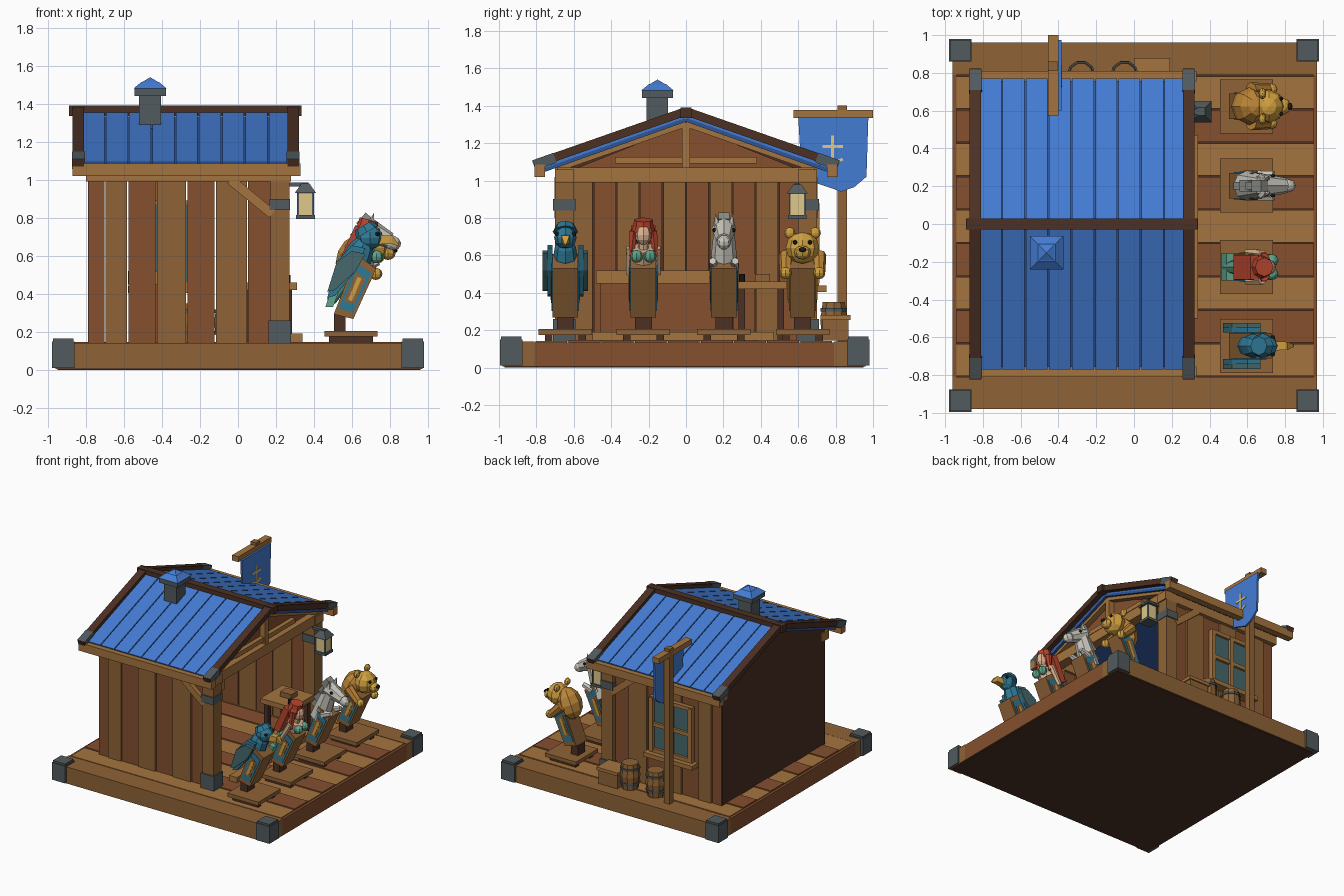
import bpy, bmesh, math
from mathutils import Vector, Matrix

if "Cube" in bpy.data.objects:
    bpy.data.objects.remove(bpy.data.objects["Cube"])

def colour(name, hexa):
    c = [int(hexa[i:i + 2], 16) / 255 for i in (0, 2, 4)]
    m = bpy.data.materials.new(name)
    m.diffuse_color = [v / 12.92 if v < 0.04 else ((v + 0.055) / 1.055) ** 2.4 for v in c] + [1]
    m.use_nodes = True
    m.node_tree.nodes["Principled BSDF"].inputs["Base Color"].default_value = m.diffuse_color
    return m

M = {k: colour(k, h) for k, h in dict(
    light="a5743e", mid="8f6336", red="85502f", dark="4c3024", iron="525b5e", blue="447cd4",
    navy="2f5596", teal="2f7894", gold="d0a040", bear="bd8638", skin="dfb592", hair="b8452e",
    green="5fa58c", white="c8c6bc", grey="8d8d88", glass="46686c", glow="e0c888", black="201d1c").items()}

def finish(name, bm, mat, matrix=None):
    if matrix is not None:
        bm.transform(matrix)
    bmesh.ops.recalc_face_normals(bm, faces=bm.faces)
    me = bpy.data.meshes.new(name)
    bm.to_mesh(me)
    bm.free()
    me.materials.append(M[mat])
    ob = bpy.data.objects.new(name, me)
    bpy.context.collection.objects.link(ob)
    return ob

def box(name, x0, x1, y0, y1, z0, z1, mat):
    bm = bmesh.new()
    bmesh.ops.create_cube(bm, size=1)
    m = Matrix.Translation(((x0 + x1) / 2, (y0 + y1) / 2, (z0 + z1) / 2))
    return finish(name, bm, mat, m @ Matrix.Diagonal((x1 - x0, y1 - y0, z1 - z0, 1)))

def frame(p, q, side):
    p, q = Vector(p), Vector(q)
    d = (q - p).normalized()
    s = Vector(side)
    s = (s - d * s.dot(d)).normalized()
    m = Matrix((s, d.cross(s), d)).transposed().to_4x4()
    return Matrix.Translation((p + q) / 2) @ m, (q - p).length

def beam(name, p, q, w, h, mat, side=(1, 0, 0)):
    bm = bmesh.new()
    bmesh.ops.create_cube(bm, size=1)
    m, n = frame(p, q, side)
    return finish(name, bm, mat, m @ Matrix.Diagonal((w, h, n, 1)))

def cone(name, p, q, r1, r2, mat, n=8, side=(0, 1, 0)):
    bm = bmesh.new()
    m, length = frame(p, q, side)
    bmesh.ops.create_cone(bm, cap_ends=True, segments=n, radius1=r1, radius2=r2, depth=length)
    if n == 4:
        m = m @ Matrix.Rotation(math.pi / 4, 4, 'Z')
    return finish(name, bm, mat, m)

def ball(name, c, r, mat, tilt=0):
    bm = bmesh.new()
    bmesh.ops.create_uvsphere(bm, u_segments=8, v_segments=6, radius=1)
    m = Matrix.Translation(c) @ Matrix.Rotation(tilt, 4, 'Y') @ Matrix.Diagonal((*r, 1))
    return finish(name, bm, mat, m)

def prism(name, pts, axis, a, b, mat):
    bm = bmesh.new()
    co = lambda p, t: (t, p[0], p[1]) if axis == 'x' else (p[0], t, p[1])
    lo, hi = [[bm.verts.new(co(p, t)) for p in pts] for t in (a, b)]
    bm.faces.new(lo)
    bm.faces.new(hi)
    for i in range(len(pts)):
        j = (i + 1) % len(pts)
        bm.faces.new((lo[i], lo[j], hi[j], hi[i]))
    return finish(name, bm, mat)

# Platform
box("platform_core", -.95, .96, -.97, .95, 0, .125, "dark")
box("platform_front_rail", -.96, .97, -.98, -.81, .005, .14, "mid")
box("platform_back_rail", -.96, .97, .79, .96, .005, .14, "mid")
for x in (-.96, .95):
    box("platform_side_rail", x, x + .02, -.81, .79, .005, .135, "red")
for i in range(9):
    y = -.805 + i * .177
    box("floor_plank", -.94, .95, y, y + .17, .12, .147 if i % 2 else .142, "red" if i % 2 else "light")
for x in (-.98, .86):
    for y in (-.995, .86):
        box("corner_iron", x, x + .12, y, y + .12, .01, .15, "iron")
        box("corner_iron_cap", x + .005, x + .115, y + .005, y + .115, .15, .165, "iron")

# Walls
xs = [-.79, -.70, -.58, -.43, -.27, -.12, .05, .2]
for s, label in ((-1, "front"), (1, "back")):
    for i in range(7):
        t = .665 if i % 2 == 0 else .675
        ys = sorted((s * .62, s * t))
        box(label + "_wall_plank", xs[i] + .003, xs[i + 1] - .003, *ys, .14, 1.03, "mid" if i % 2 else "red")
    ys = sorted((s * .6, s * .70))
    box(label + "_wall_plate", -.8, .28, *ys, .99, 1.06, "light")
    box(label + "_post", .17, .27, *ys, .14, 1.02, "mid")
    ys = sorted((s * .59, s * .71))
    box(label + "_post_foot_iron", .16, .28, *ys, .14, .26, "iron")
    box(label + "_post_band_iron", .165, .275, *ys, .84, .90, "iron")
    beam(label + "_brace", (-.04, s * .685, 1.0), (.18, s * .685, .82), .035, .05, "light", (0, 1, 0))
gable = [(-.66, .14), (.66, .14), (.66, 1.08), (0, 1.32), (-.66, 1.08)]
prism("left_wall", gable, 'x', -.79, -.75, "dark")
for i in range(10):
    y = -.62 + i * .124
    box("inner_wall_plank", -.75, -.735 + .006 * (i % 2), y + .003, y + .121, .14, 1.07, "red" if i % 2 else "mid")
prism("right_gable_panel", [(-.6, 1.06), (.6, 1.06), (0, 1.3)], 'x', .19, .215, "red")
box("tie_beam", .19, .27, -.69, .69, .99, 1.07, "light")
box("collar_beam", .21, .25, -.38, .38, 1.09, 1.125, "light")
box("king_post", .21, .26, -.022, .022, 1.07, 1.31, "light")
box("door_sill", .27, .34, -.5, .47, .145, .19, "light")

# Roof
for s in (-1, 1):
    beam("roof_underlay", (-.27, 0, 1.325), (-.27, s * .76, 1.055), 1.1, .02, "navy")
    for i in range(9):
        x = -.76 + i * .1225
        beam("roof_plank", (x, 0, 1.35), (x, s * .765, 1.08), .115, .03, "blue")
    for x in (-.84, .29):
        beam("barge_board", (x, 0, 1.37), (x, s * .815, 1.085), .06, .045, "dark")
        beam("barge_iron", (x, s * .70, 1.122), (x, s * .81, 1.083), .068, .055, "iron")
    ys = sorted((s * .755, s * .81))
    box("eave_fascia", -.87, .33, *ys, 1.02, 1.085, "light")
    beam("gable_rafter", (.23, 0, 1.305), (.23, s * .70, 1.06), .06, .035, "light")
box("ridge_beam", -.89, .335, -.03, .03, 1.335, 1.39, "dark")

# Chimney
box("chimney", -.52, -.405, -.21, -.095, 1.27, 1.45, "iron")
box("chimney_collar", -.545, -.38, -.235, -.07, 1.44, 1.48, "iron")
cone("chimney_cap", (-.4625, -.1525, 1.48), (-.4625, -.1525, 1.515), .125, .065, "blue", 4)
cone("chimney_cap_tip", (-.4625, -.1525, 1.51), (-.4625, -.1525, 1.54), .07, 0, "blue", 4)

# Lantern on the back post
box("lantern_bracket", .26, .37, .58, .61, .965, .985, "iron")
cone("lantern_roof", (.355, .595, .93), (.355, .595, .98), .08, .03, "iron", 4)
box("lantern_glass", .315, .395, .555, .635, .81, .93, "glow")
box("lantern_base", .305, .405, .545, .645, .795, .815, "iron")
for x in (.31, .39):
    for y in (.55, .63):
        box("lantern_bar", x, x + .01, y, y + .01, .81, .93, "iron")

# Banner
box("banner_pole", -.455, -.405, .81, .86, .14, 1.4, "mid")
box("banner_arm", -.455, -.4, .575, 1.0, 1.335, 1.378, "light")
prism("banner_cloth", [(.6, 1.34), (.975, 1.34), (.965, 1.02), (.90, .965), (.83, .94), (.76, .965),
                       (.70, .985), (.62, .99)], 'x', -.4, -.385, "blue")
box("banner_mark_stem", -.386, -.38, .775, .79, 1.09, 1.24, "glow")
box("banner_mark_bar", -.386, -.38, .73, .84, 1.175, 1.19, "glow")
for s in (-1, 1):
    beam("banner_mark_hook", (-.383, .783, 1.09), (-.383, .783 + s * .055, 1.115), .006, .015, "glow")

# Back window
box("window_glass", -.53, -.19, .67, .69, .46, .87, "glass")
for x in (-.55, -.375, -.2):
    box("window_upright", x, x + .035, .675, .715, .45, .88, "light")
for z in (.44, .65, .86):
    box("window_rail", -.55, -.165, .675, .71, z, z + .03, "light")
box("window_sill", -.58, -.14, .67, .75, .405, .44, "light")

# Barrels and crate behind the hut
for x in (-.28, -.05):
    for z0, z1, a, b in ((.145, .25, .062, .076), (.25, .35, .076, .062)):
        cone("barrel", (x, .79, z0), (x, .79, z1), a, b, "mid", 10)
    for z in (.185, .30):
        cone("barrel_hoop", (x, .79, z), (x, .79, z + .018), .075, .075, "iron", 10)
box("crate", .01, .18, .73, .87, .145, .255, "mid")
box("crate_lid", 0, .19, .72, .88, .255, .28, "light")

# Counter and table inside
box("counter_body", -.55, -.33, -.46, .24, .14, .45, "red")
box("counter_top", -.58, -.3, -.48, .26, .45, .52, "light")
box("table_top", .02, .31, .26, .54, .42, .46, "light")
for x in (.04, .25):
    for y in (.28, .49):
        box("table_leg", x, x + .035, y, y + .035, .14, .42, "dark")
box("table_box", .12, .22, .37, .45, .46, .5, "mid")
cone("table_mug", (.26, .3, .46), (.26, .3, .50), .016, .016, "black")

# Stands for the carved ship figures
def slab(k):
    c, u, v = Vector((.615, .425)), Vector((.38, .925)), Vector((.925, -.38))
    return [c + u * a * .165 * k + v * b * .058 * k for a, b in ((-1, -.9), (-.9, .9), (.85, 1.1), (1.05, -1))]

Y = [-.645, -.228, .203, .623]
for y in Y:
    box("stand_plate", .455, .735, y - .143, y + .143, .175, .205, "mid")
    for sy in (-1, 1):
        box("stand_foot", .48, .71, y + sy * .09 - .02, y + sy * .09 + .02, .14, .178, "dark")
    box("stand_peg", .505, .567, y - .045, y + .045, .2, .29, "dark")
    prism("stand_block", slab(1), 'y', y - .068, y + .068, "mid")
    prism("stand_inlay", slab(.78), 'y', y - .073, y + .073, "teal")
    prism("stand_inlay_center", slab(.5), 'y', y - .076, y + .076, "mid")
    beam("stand_gilt", (.59, y, .365), (.64, y, .485), .158, .022, "gold", (0, 1, 0))

# Carved bird
y = Y[0]
ball("bird_body", (.63, y, .59), (.075, .065, .12), "teal", .4)
ball("bird_head", (.695, y, .695), (.07, .06, .06), "teal")
cone("bird_crest", (.68, y, .725), (.66, y, .76), .068, .05, "teal")
cone("bird_beak", (.74, y, .685), (.81, y, .685), .035, .03, "gold", 4)
cone("bird_beak_tip", (.80, y, .688), (.845, y, .655), .03, .008, "gold", 4)
for s in (-1, 1):
    for k, (g, m) in enumerate(((0, "teal"), (.03, "glass"))):
        a, b = sorted((y + s * (.07 + .026 * k), y + s * (.096 + .026 * k)))
        prism("bird_wing", [(.47, .38 + g), (.51, .39 + g), (.62, .52), (.67, .64 - g), (.6, .655 - g),
                            (.52, .57)], 'y', a, b, m)
    ball("bird_eye", (.735, y + s * .045, .715), (.012, .012, .012), "black")

# Carved sea maiden
y = Y[1]
cone("maiden_torso", (.62, y, .5), (.685, y, .64), .06, .065, "skin")
cone("maiden_neck", (.68, y, .62), (.70, y, .69), .028, .028, "skin")
ball("maiden_head", (.705, y, .71), (.047, .045, .056), "skin")
ball("maiden_hair", (.675, y, .725), (.06, .064, .068), "hair")
cone("maiden_hair_knot", (.68, y, .75), (.69, y, .79), .055, .05, "hair")
beam("maiden_hair_back", (.64, y, .75), (.55, y, .55), .13, .05, "hair", (0, 1, 0))
cone("maiden_tail", (.58, y, .52), (.49, y, .36), .055, .025, "green")
prism("maiden_fin", [(.46, .33), (.5, .33), (.53, .41), (.49, .42)], 'y', y - .072, y + .072, "green")
for s in (-1, 1):
    ball("maiden_top", (.73, y + s * .036, .595), (.035, .034, .034), "green")
    cone("maiden_arm", (.68, y + s * .07, .64), (.6, y + s * .078, .5), .024, .018, "skin", 6)
    cone("maiden_lock", (.69, y + s * .052, .73), (.68, y + s * .065, .6), .025, .015, "hair", 6)

# Carved horse
y = Y[2]
cone("horse_neck", (.6, y, .49), (.69, y, .73), .08, .055, "white")
cone("horse_head", (.67, y, .745), (.80, y, .68), .066, .042, "white")
ball("horse_muzzle", (.81, y, .67), (.05, .038, .038), "white", .4)
for i in range(4):
    x, z = .57 + i * .032, .57 + i * .062
    beam("horse_mane", (x - .025, y, z), (x + .025, y, z + .055), .04 + .02 * (i % 2), .05, "grey", (0, 1, 0))
for s in (-1, 1):
    cone("horse_ear", (.70, y + s * .038, .76), (.715, y + s * .045, .825), .022, 0, "white", 5)
    cone("horse_leg", (.66, y + s * .055, .54), (.74, y + s * .06, .57), .028, .02, "white", 6)
    ball("horse_eye", (.735, y + s * .052, .735), (.012, .01, .012), "black")

# Carved bear
y = Y[3]
ball("bear_body", (.61, y, .59), (.09, .1, .125), "bear", .4)
ball("bear_head", (.715, y, .64), (.08, .09, .085), "gold")
ball("bear_snout", (.79, y, .615), (.04, .045, .037), "gold")
ball("bear_nose", (.825, y, .63), (.015, .02, .014), "black")
for s in (-1, 1):
    ball("bear_ear", (.68, y + s * .068, .72), (.02, .03, .03), "gold")
    ball("bear_eye", (.78, y + s * .04, .67), (.01, .012, .012), "black")
    cone("bear_arm", (.62, y + s * .085, .6), (.71, y + s * .09, .51), .042, .032, "bear")
    ball("bear_paw", (.725, y + s * .09, .505), (.035, .032, .032), "gold")
